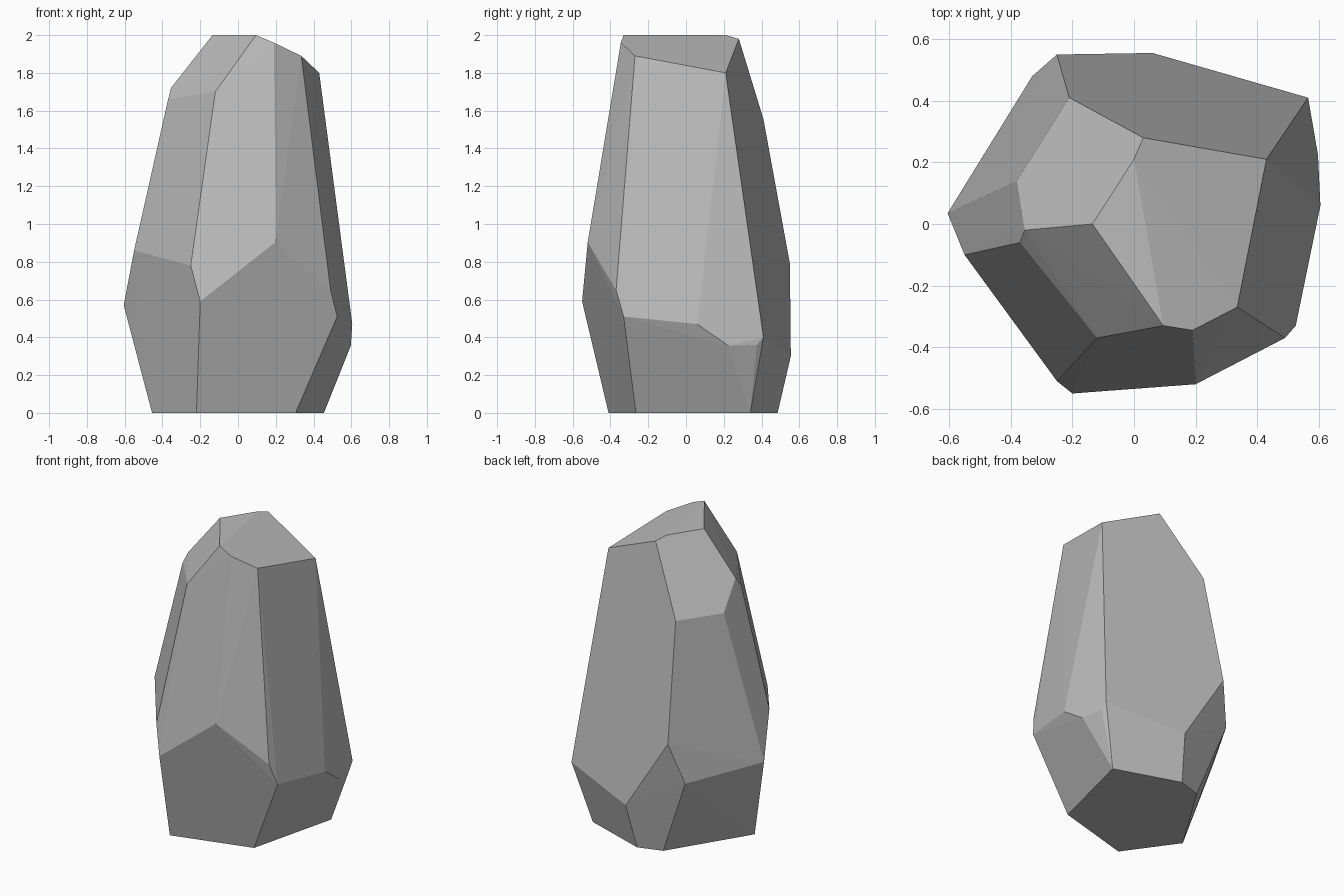
import bpy
import bmesh
import math

# Remove the default object only
default_cube = bpy.data.objects.get("Cube")
if default_cube:
    bpy.data.objects.remove(default_cube, do_unlink=True)


def make_material(name, colour):
    """Create one plain flat material."""
    material = bpy.data.materials.new(name)
    material.use_nodes = True
    material.diffuse_color = colour
    shader = material.node_tree.nodes["Principled BSDF"]
    shader.inputs["Base Color"].default_value = colour
    shader.inputs["Roughness"].default_value = 0.9
    return material


def build_faceted_stone(name, corner_groups, material):
    """Wrap the corner groups in a convex skin and merge flat facets."""
    mesh = bpy.data.meshes.new(name)
    stone = bpy.data.objects.new(name, mesh)
    bpy.context.scene.collection.objects.link(stone)

    bm = bmesh.new()
    for group in corner_groups:
        for corner in group:
            bm.verts.new(corner)
    hull = bmesh.ops.convex_hull(bm, input=bm.verts[:])
    unused = [item for item in hull["geom_interior"]
              if isinstance(item, bmesh.types.BMVert)]
    bmesh.ops.delete(bm, geom=unused, context="VERTS")
    bmesh.ops.dissolve_limit(bm, angle_limit=math.radians(1),
                             verts=bm.verts[:], edges=bm.edges[:])
    bmesh.ops.recalc_face_normals(bm, faces=bm.faces[:])
    for face in bm.faces:
        face.smooth = False
    bm.to_mesh(mesh)
    bm.free()
    mesh.materials.append(material)
    return stone


# Ground outline of the stone
base_corners = [
    (.455, .34, 0), (.025, .485, 0), (-.135, .435, 0),
    (-.455, -.08, 0), (-.22, -.41, 0), (.305, -.265, 0),
]

# Widest belt, running round the lower third
belt_corners = [
    (-.25, .55, .79), (.06, .555, .3), (.57, .375, .36),
    (.565, .41, .4), (.597, .225, .355), (.605, .06, .47),
    (.525, -.33, .51), (.49, -.37, .65), (.2, -.52, .905),
    (-.2, -.55, .59), (-.25, -.51, .78), (-.55, -.1, .86),
    (-.605, .035, .57), (-.33, .48, .52),
]

# Shoulder below the crown
shoulder_corners = [
    (-.12, -.37, 1.7), (-.355, -.02, 1.72), (-.37, -.06, 1.66),
    (-.38, .14, 1.55), (-.21, .41, 1.555), (.43, .21, 1.8),
    (.335, -.27, 1.89), (.19, -.345, 1.96), (.03, .28, 1.98),
]

# Small level crown
crown_corners = [(-.135, 0, 2), (.095, -.33, 2), (0, .21, 2)]

stone_grey = make_material("stone grey", (.5, .5, .5, 1))
build_faceted_stone(
    "standing_stone",
    [base_corners, belt_corners, shoulder_corners, crown_corners],
    stone_grey,
)
